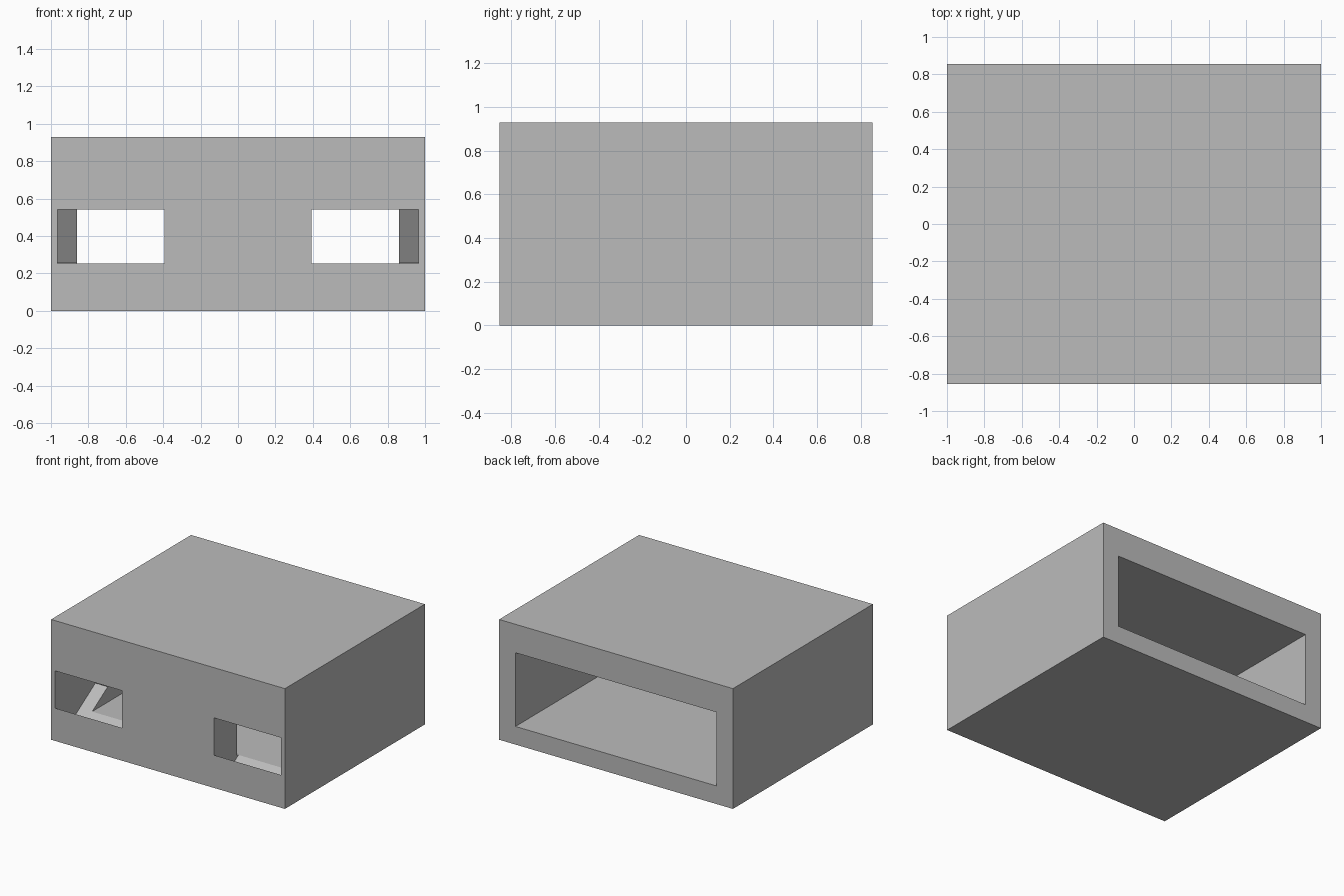
import bpy
from math import radians

default = bpy.data.objects.get("Cube")
if default:
    bpy.data.objects.remove(default, do_unlink=True)

grey = bpy.data.materials.new("plain_grey")
grey.use_nodes = True
COLOUR = (0.5, 0.5, 0.5, 1)
grey.diffuse_color = COLOUR
grey.node_tree.nodes["Principled BSDF"].inputs["Base Color"].default_value = COLOUR


def block(name, centre, size, tilt=0):
    """Box with the given centre, size and tilt about x (degrees)."""
    bpy.ops.mesh.primitive_cube_add(size=1, location=centre,
                                    rotation=(radians(tilt), 0, 0))
    ob = bpy.context.object
    ob.name = ob.data.name = name
    ob.scale = size
    ob.data.materials.append(grey)
    bpy.ops.object.transform_apply(location=True, rotation=True, scale=True)
    return ob


def carve(body, cutter):
    """Cut the cutter out of the body and discard it."""
    mod = body.modifiers.new("cut", "BOOLEAN")
    mod.operation = "DIFFERENCE"
    mod.solver = "EXACT"
    mod.object = cutter
    bpy.ops.object.select_all(action="DESELECT")
    bpy.context.view_layer.objects.active = body
    body.select_set(True)
    bpy.ops.object.modifier_apply(modifier=mod.name)
    bpy.data.objects.remove(cutter, do_unlink=True)


# Outer shell
HALF_DEPTH = 0.855
shell = block("housing", (0, 0, 0.465), (2, 2 * HALF_DEPTH, 0.93))

# Main cavity, open at the back
cavity_front, cavity_back = -0.575, 1.0
carve(shell, block("cavity_cutter",
                   (0, (cavity_front + cavity_back) / 2, 0.425),
                   (1.72, cavity_back - cavity_front, 0.57)))

# Tilted pockets that break through the front as two windows
for side in (-1, 1):
    carve(shell, block("pocket_cutter", (side * 0.679, -0.674, 0.36),
                       (0.573, 0.42, 0.5), tilt=32))
